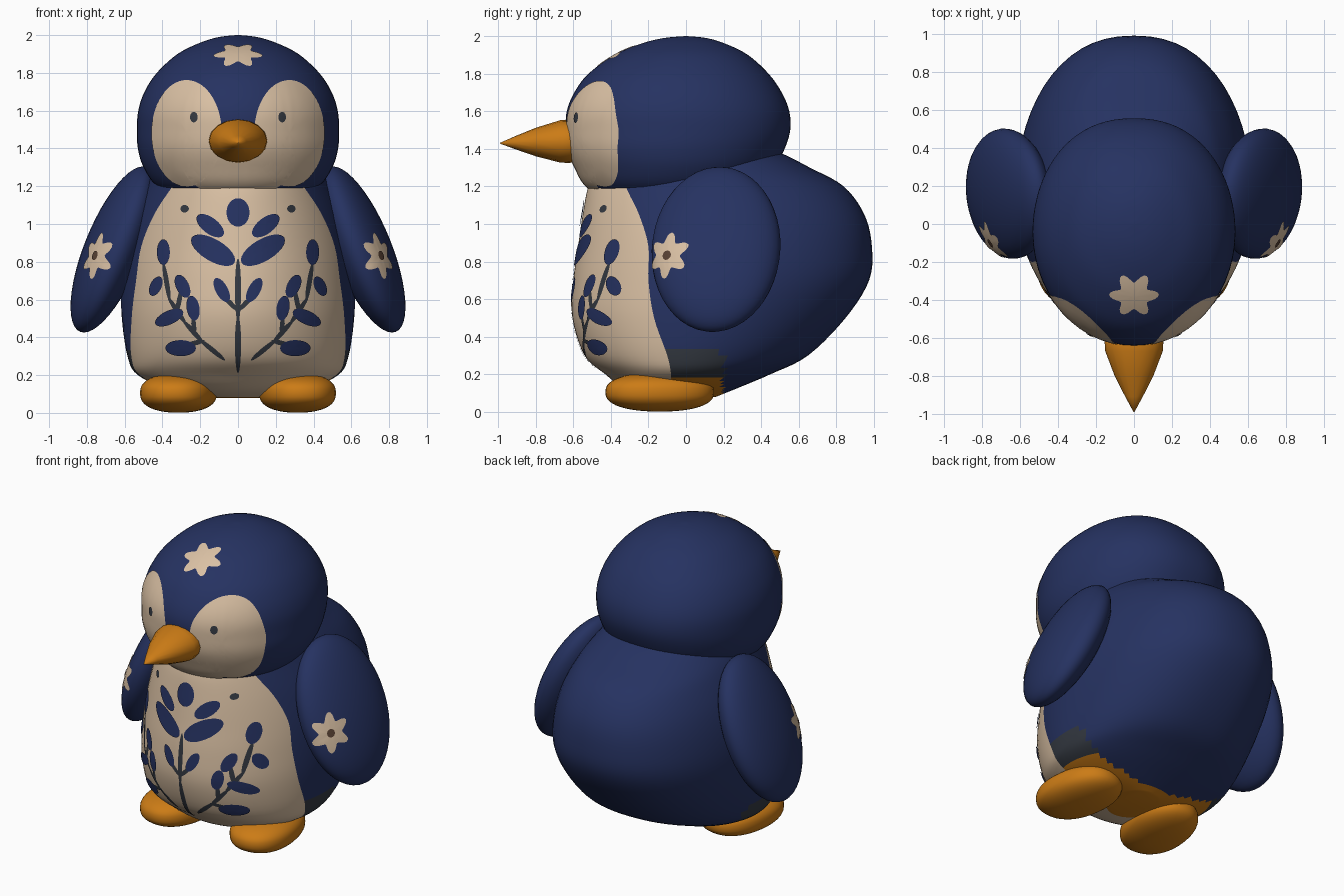
import bpy, bmesh, math
from mathutils import Vector, Matrix, Euler
from mathutils.bvhtree import BVHTree

if "Cube" in bpy.data.objects:
    bpy.data.objects.remove(bpy.data.objects["Cube"])


def material(name, rgb):
    m = bpy.data.materials.new(name)
    m.diffuse_color = (*rgb, 1)
    m.use_nodes = True
    m.node_tree.nodes["Principled BSDF"].inputs["Base Color"].default_value = m.diffuse_color
    return m


NAVY = material("navy", (0.019, 0.032, 0.12))
CREAM = material("cream", (0.70, 0.53, 0.37))
ORANGE = material("orange", (0.60, 0.20, 0.008))
SLATE = material("slate", (0.035, 0.042, 0.055))
BROWN = material("brown", (0.10, 0.055, 0.035))


def finish(name, bm, mats, rule=None, fix=True):
    """Turn a bmesh into a smooth object; rule(face centre, face) gives the colour slot."""
    if fix:
        bmesh.ops.recalc_face_normals(bm, faces=bm.faces)
    for f in bm.faces:
        f.smooth = True
        if rule:
            f.material_index = rule(f.calc_center_median(), f)
    me = bpy.data.meshes.new(name)
    bm.to_mesh(me)
    bm.free()
    for m in mats:
        me.materials.append(m)
    ob = bpy.data.objects.new(name, me)
    bpy.context.collection.objects.link(ob)
    return ob


def loft(rings):
    """Skin closed rings of points and cap both ends."""
    bm = bmesh.new()
    rows = [[bm.verts.new(p) for p in r] for r in rings]
    n = len(rows[0])
    for a, b in zip(rows, rows[1:]):
        for i in range(n):
            j = (i + 1) % n
            bm.faces.new((a[i], a[j], b[j], b[i]))
    bm.faces.new(rows[0][::-1])
    bm.faces.new(rows[-1])
    return bm


def smooth_rows(rows, steps=5):
    """Catmull-Rom refinement of a profile table."""
    out = []
    for i in range(len(rows) - 1):
        p = [rows[max(0, min(len(rows) - 1, i + k))] for k in (-1, 0, 1, 2)]
        for s in range(steps):
            t = s / steps
            out.append([0.5 * (2 * b + (c - a) * t + (2 * a - 5 * b + 4 * c - d) * t * t
                               + (3 * b - a - 3 * c + d) * t ** 3)
                        for a, b, c, d in zip(*p)])
    return out + [list(rows[-1])]


FRONT, BACK = 28, 40      # columns in front of and behind the colour seam


def ring(z, w, yf, yb, seam):
    """Oval section whose columns meet the plane y = seam exactly."""
    mid, b = (yf + yb) / 2, (yb - yf) / 2
    tb = math.acos(max(-0.8, min(0.9, (mid - seam) / b)))
    ts = [-tb + 2 * tb * i / FRONT for i in range(FRONT)]
    ts += [tb + (2 * math.pi - 2 * tb) * i / BACK for i in range(BACK)]
    pts = []
    for t in ts:
        s, c = math.sin(t), math.cos(t)
        if c < 0:
            s = math.copysign(abs(s) ** 0.88, s)
        pts.append((w * s, mid - b * c, z))
    return pts


# Body: height, half width, front y, back y, colour seam y
body_rows = [(0.08, 0.12, -0.16, 0.16, -0.08), (0.12, 0.35, -0.32, 0.26, -0.08),
             (0.20, 0.53, -0.43, 0.45, -0.08), (0.30, 0.585, -0.54, 0.65, -0.10),
             (0.50, 0.615, -0.605, 0.85, -0.17), (0.70, 0.62, -0.60, 0.975, -0.20),
             (0.88, 0.60, -0.575, 0.99, -0.20), (1.05, 0.555, -0.55, 0.95, -0.25),
             (1.20, 0.49, -0.52, 0.84, -0.32), (1.30, 0.44, -0.47, 0.66, -0.33),
             (1.38, 0.38, -0.40, 0.50, -0.30), (1.45, 0.25, -0.25, 0.30, -0.15)]
body_bm = loft([ring(*r) for r in smooth_rows(body_rows)])
body_bm.faces.ensure_lookup_table()
COLS = FRONT + BACK


def body_colour(c, f):
    if c.z < 0.085:
        return 2
    if f.index % COLS < FRONT:
        return 1
    if c.z < 0.19 and c.y < 0.2:
        return 2
    return 3 if c.z < 0.34 and c.y < 0.2 else 0


body_bm.faces.index_update()
body = finish("body", body_bm, [NAVY, CREAM, ORANGE, SLATE], body_colour)

# Head
head_rows = [(1.12, 0.30, -0.40, 0.25), (1.20, 0.43, -0.53, 0.38), (1.30, 0.50, -0.59, 0.47),
             (1.40, 0.53, -0.63, 0.525), (1.50, 0.535, -0.64, 0.555), (1.60, 0.528, -0.635, 0.55),
             (1.70, 0.495, -0.595, 0.51), (1.80, 0.43, -0.52, 0.44), (1.90, 0.32, -0.38, 0.33),
             (1.96, 0.20, -0.24, 0.21), (1.99, 0.10, -0.12, 0.11), (2.0, 0.01, -0.01, 0.01)]
head = finish("head", loft([ring(*r, (r[2] + r[3]) / 2) for r in smooth_rows(head_rows)]), [NAVY])

# Beak
beak_rows = [(-0.55, 0.85), (-0.62, 1.0), (-0.67, 0.98), (-0.80, 0.66), (-0.91, 0.30), (-0.99, 0.02)]
finish("beak", loft([[(0.155 * k * math.cos(a * math.pi / 8), y, 1.44 - 0.01 * (1 - k)
                       + 0.115 * k * math.sin(a * math.pi / 8)) for a in range(16)]
                     for y, k in beak_rows]), [ORANGE])


def ellipsoid(name, centre, half, rot, mat, power=(1, 1, 1)):
    """Rounded lump; powers under 1 make an axis boxier."""
    bm = bmesh.new()
    bmesh.ops.create_uvsphere(bm, u_segments=40, v_segments=24, radius=1)
    for v in bm.verts:
        v.co = [math.copysign(abs(c) ** p, c) * h for c, p, h in zip(v.co, power, half)]
    bm.transform(Matrix.Translation(centre) @ Euler([math.radians(a) for a in rot]).to_matrix().to_4x4())
    return finish(name, bm, [mat])


# Wings and feet
wings = {}
for side, s in (("left", -1), ("right", 1)):
    wings[s] = ellipsoid(side + "_wing", (s * 0.66, 0.16, 0.865), (0.15, 0.345, 0.47),
                         (0, -22 * s, -7 * s), NAVY)
    ellipsoid(side + "_foot", (s * 0.315, -0.14, 0.105), (0.20, 0.29, 0.104),
              (0, 0, 8 * s), ORANGE, (0.9, 0.9, 0.8))


def decals(name, target, mat, blobs, centre=(0, 0, 0), ray=(0, 1, 0), offset=0.004):
    """Thin painted shapes laid onto target along ray.
    Each blob: u, v, half length, half width, tilt in degrees, [petals]."""
    me = target.data
    tree = BVHTree.FromPolygons([v.co for v in me.vertices], [p.vertices for p in me.polygons])
    d = Vector(ray).normalized()
    U = d.cross(Vector((0, 0, 1))).normalized()
    V = U.cross(d)
    bm = bmesh.new()

    def put(u, v):
        p = Vector(centre) + u * U + v * V - 3 * d
        hit, n, _, _ = tree.ray_cast(p, d)
        if hit is None:
            hit, n, _, _ = tree.find_nearest(p + 3 * d)
        if n.dot(d) > 0:
            n = -n
        return bm.verts.new(hit + n * offset)

    for u, v, a, b, tilt, *petals in blobs:
        count = 60 if petals or a > 0.15 else 24
        levels = max(2, int(a / 0.025))
        ct, st = math.cos(math.radians(tilt)), math.sin(math.radians(tilt))
        prev, hub = None, put(u, v)
        for k in range(1, levels + 1):
            row = []
            for i in range(count):
                t = 2 * math.pi * i / count
                r = k / levels * (0.8 + 0.2 * math.cos(petals[0] * t) if petals else 1)
                x, y = a * r * math.cos(t), b * r * math.sin(t)
                row.append(put(u + x * ct - y * st, v + x * st + y * ct))
            for i in range(count):
                j = (i + 1) % count
                bm.faces.new((prev[i], row[i], row[j], prev[j]) if prev else (hub, row[i], row[j]))
            prev = row
    return finish(name, bm, [mat], fix=False)


def mirrored(blobs):
    return [(s * u, v, a, b, s * tilt) for u, v, a, b, tilt in blobs for s in (1, -1)]


def stems(points, width=0.013):
    """Chain of slim strokes through the points."""
    return [((x0 + x1) / 2, (z0 + z1) / 2, math.hypot(x1 - x0, z1 - z0) / 2 + 0.015, width,
             math.degrees(math.atan2(z1 - z0, x1 - x0)))
            for (x0, z0), (x1, z1) in zip(points, points[1:])]


# Face patches, eyes and chest dots
decals("face_patches", head, CREAM, mirrored([(0.27, 1.48, 0.185, 0.28, 0)]) + [(0, 1.34, 0.30, 0.20, 0)])
decals("eyes", head, SLATE, mirrored([(0.23, 1.565, 0.02, 0.027, 0)]), offset=0.008)
decals("chest_dots", body, SLATE, mirrored([(0.28, 1.08, 0.022, 0.02, 0)]))

# Belly plant: stems, then leaves
decals("belly_stems", body, SLATE,
       stems([(0, 0.23), (0, 0.5), (0, 0.8)], 0.016)
       + mirrored(stems([(0.08, 0.29), (0.19, 0.38), (0.28, 0.48), (0.36, 0.6), (0.39, 0.78)])
                  + stems([(0.19, 0.38), (0.27, 0.36)]) + stems([(0.23, 0.42), (0.235, 0.5)])
                  + stems([(0.01, 0.55), (0.07, 0.61)]) + stems([(0.32, 0.54), (0.30, 0.64)])))
decals("belly_leaves", body, NAVY,
       [(0, 1.06, 0.075, 0.06, 90)]
       + mirrored([(0.145, 0.99, 0.085, 0.042, 38), (0.13, 0.86, 0.13, 0.058, 31),
                   (0.085, 0.65, 0.07, 0.032, 62), (0.39, 0.85, 0.068, 0.034, 90),
                   (0.29, 0.67, 0.065, 0.034, 65), (0.43, 0.67, 0.055, 0.03, 115),
                   (0.36, 0.505, 0.08, 0.036, -25), (0.235, 0.555, 0.065, 0.034, 80),
                   (0.30, 0.345, 0.08, 0.042, 0)]), offset=0.007)

# Flowers on the head and wings
decals("head_flower", head, CREAM, [(0, 0, 0.13, 0.13, 0, 6)], (0, -0.38, 1.90), (0, 0.62, -0.78))
for side, s in (("left", -1), ("right", 1)):
    spot, ray = (s * 0.74, -0.09, 0.83), (-s * 0.78, 0.6, -0.1)
    decals(side + "_wing_flower", wings[s], CREAM, [(0, 0, 0.125, 0.125, 30, 6)], spot, ray)
    decals(side + "_flower_centre", wings[s], BROWN, [(0, 0, 0.025, 0.025, 0)], spot, ray, 0.008)
